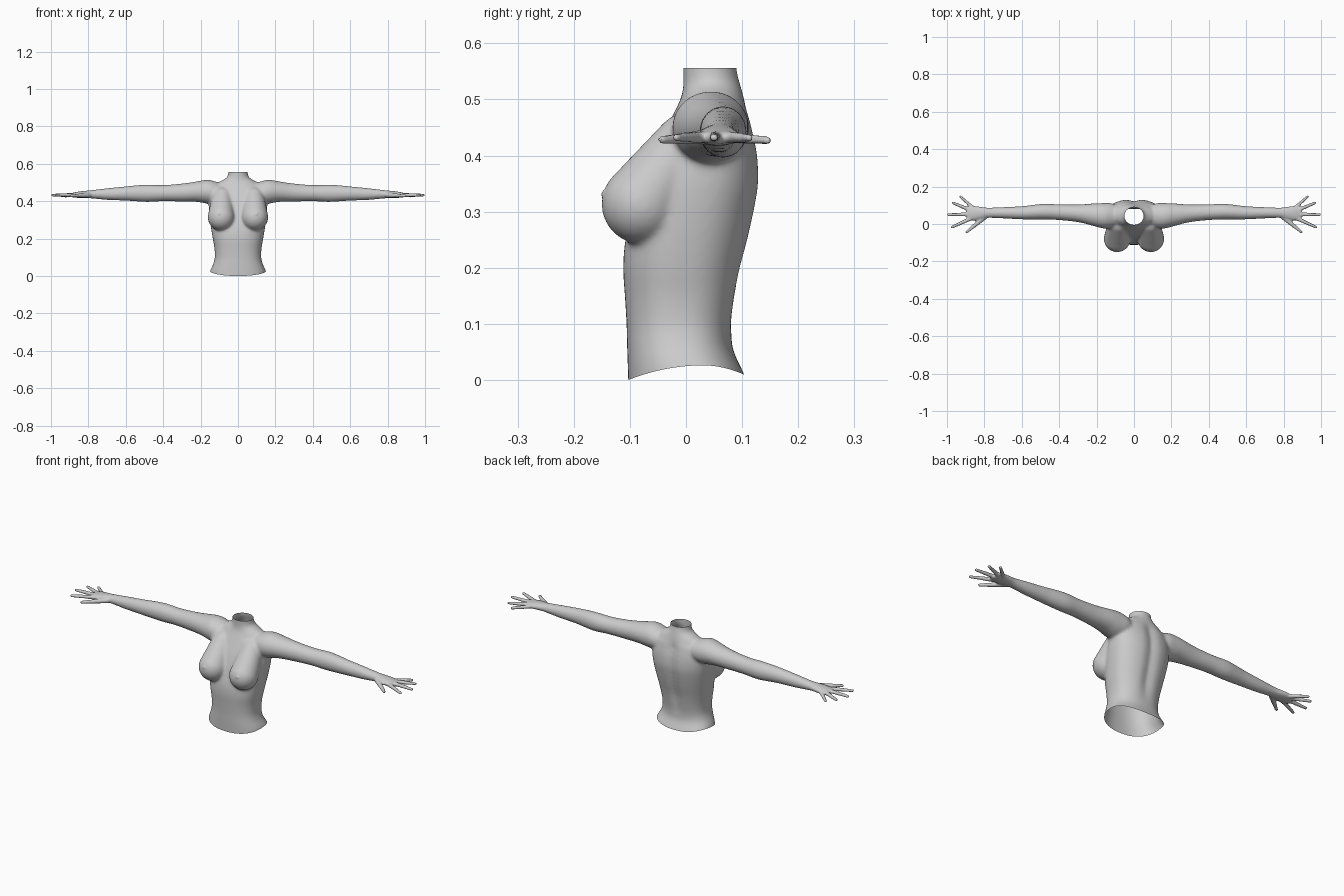
import bpy, bmesh
from math import sin, cos, tau, pi, exp
from mathutils import Vector

if "Cube" in bpy.data.objects:
    bpy.data.objects.remove(bpy.data.objects["Cube"])

verts, faces = [], []


def smooth_rows(rows, steps=4):
    """Catmull-Rom interpolation of a table of section values."""
    out = []
    for i in range(len(rows) - 1):
        a, b, c, d = (rows[max(0, min(len(rows) - 1, i + k))] for k in (-1, 0, 1, 2))
        for s in range(steps):
            t = s / steps
            out.append([0.5 * (2 * q + (r - p) * t + (2 * p - 5 * q + 4 * r - w) * t * t
                               + (3 * q - p - 3 * r + w) * t ** 3)
                        for p, q, r, w in zip(a, b, c, d)])
    return out + [list(rows[-1])]


def loft(rings, flip=False):
    """Closed skin over a list of point rings."""
    n, base = len(rings[0]), len(verts)
    new = []
    for k in range(len(rings) - 1):
        for i in range(n):
            j = (i + 1) % n
            o = base + k * n
            new.append((o + i, o + j, o + n + j, o + n + i))
    new.append(tuple(base + i for i in reversed(range(n))))
    new.append(tuple(base + (len(rings) - 1) * n + i for i in range(n)))
    for ring in rings:
        verts.extend(tuple(p) for p in ring)
    faces.extend(f[::-1] if flip else f for f in new)


def limb(p, q, r0, r1, n=12, cap=5):
    """Tapered rod with round ends."""
    p, q = Vector(p), Vector(q)
    d = (q - p).normalized()
    u = d.orthogonal().normalized()
    v = d.cross(u)
    angles = [pi / 2 * (i + .2) / cap for i in range(cap)]
    prof = [(p - d * r0 * cos(a), r0 * sin(a)) for a in angles]
    prof += [(p, r0), (q, r1)]
    prof += [(q + d * r1 * cos(a), r1 * sin(a)) for a in reversed(angles)]
    loft([[c + u * r * cos(tau * i / n) + v * r * sin(tau * i / n) for i in range(n)]
          for c, r in prof])


def spow(v, e):
    return abs(v) ** e * (1 if v >= 0 else -1)


# Torso sections: z, half width, front y, back y
torso = [(-.04, .155, -.102, .118), (0, .15, -.103, .104), (.03, .142, -.104, .09),
         (.06, .132, -.105, .082), (.1, .124, -.106, .082), (.15, .126, -.109, .09),
         (.2, .135, -.112, .1), (.25, .143, -.108, .113), (.3, .15, -.095, .124),
         (.35, .155, -.08, .132), (.4, .155, -.06, .13), (.44, .147, -.04, .122),
         (.475, .13, -.022, .113), (.5, .105, -.01, .104), (.515, .078, -.006, .1),
         (.53, .058, -.005, .096), (.555, .052, -.005, .09), (.6, .052, -.005, .09)]


def torso_ring(row, n=56):
    z, w, f, b = row
    mid, half = (f + b) / 2, (b - f) / 2
    e = 0.85 if z < .47 else 1.0
    pts = []
    for i in range(n):
        a = tau * i / n
        x, y = w * spow(cos(a), e), mid + half * spow(sin(a), e)
        if sin(a) > 0 and .08 < z < .5:        # spine furrow
            y -= .012 * exp(-(x / .025) ** 2) * min(1, (z - .08) / .1, (.5 - z) / .05)
        pts.append((x, y, z))
    return pts


loft([torso_ring(r) for r in smooth_rows(torso)])

# Arm sections: x, centre y, centre z, half depth, half height
arm = [(.06, .045, .44, .045, .045), (.12, .045, .447, .066, .058), (.165, .044, .451, .068, .064),
       (.22, .05, .451, .06, .055), (.3, .057, .446, .047, .048), (.4, .063, .443, .042, .043),
       (.48, .066, .442, .042, .046), (.54, .063, .442, .039, .043), (.6, .06, .441, .035, .038),
       (.7, .06, .438, .03, .031), (.78, .06, .437, .027, .022), (.82, .058, .436, .034, .019),
       (.86, .057, .434, .039, .016), (.895, .055, .432, .034, .01)]
# Fingers: base, tip, base radius
fingers = [((.80, .035, .433), (.895, -.043, .428), .014),
           ((.87, .03, .433), (.973, -.017, .432), .011),
           ((.88, .052, .434), (.993, .05, .432), .011),
           ((.875, .074, .433), (.968, .113, .431), .011),
           ((.86, .086, .431), (.928, .146, .427), .010)]

for s in (-1, 1):
    loft([[(s * x, cy + ry * cos(tau * i / 28), cz + rz * sin(tau * i / 28)) for i in range(28)]
          for x, cy, cz, ry, rz in smooth_rows(arm)], flip=s < 0)
    for p, q, r in fingers:
        limb((s * p[0], p[1], p[2]), (s * q[0], q[1], q[2]), r, .0075)
    # Breast sloping up into the chest
    limb((s * .09, -.079, .314), (s * .085, 0, .42), .072, .056, 32, 8)

mesh = bpy.data.meshes.new("torso_with_arms")
mesh.from_pydata(verts, [], faces)
body = bpy.data.objects.new("torso_with_arms", mesh)
bpy.context.collection.objects.link(body)
bpy.context.view_layer.objects.active = body
body.select_set(True)

# Fuse all parts into one skin
mod = body.modifiers.new("fuse", 'REMESH')
mod.mode = 'VOXEL'
mod.voxel_size = .0055
bpy.ops.object.modifier_apply(modifier=mod.name)

# Blend the joins: strong on the torso, light on arms, faint on hands
bands = {.9: [], .35: [], .07: []}
for v in body.data.vertices:
    x = abs(v.co.x)
    bands[.9 if x < .28 else .35 if x < .74 else .07].append(v.index)
group = body.vertex_groups.new(name="blend")
for weight, ids in bands.items():
    group.add(ids, weight, 'REPLACE')
mod = body.modifiers.new("blend", 'SMOOTH')
mod.factor, mod.iterations, mod.vertex_group = .5, 22, "blend"
bpy.ops.object.modifier_apply(modifier=mod.name)

# Open the neck and waist
bm = bmesh.new()
bm.from_mesh(body.data)
for z, up in ((.556, 1), (0, -1)):
    bmesh.ops.bisect_plane(bm, geom=bm.verts[:] + bm.edges[:] + bm.faces[:], dist=1e-5,
                           plane_co=(0, 0, z), plane_no=(0, 0, up), clear_outer=True)

for v in bm.verts:
    x, y, z = v.co
    if z < .12:                                # curved waist hem
        d = y - .03
        h = .026 - (.026 * (d / .133) ** 2 if d < 0 else .015 * (d / .07) ** 2)
        v.co.z += h * (1 - z / .12) ** 2
    if y < -.1 and z > .3:                     # nipples
        v.co.y -= .005 * exp(-((abs(x) - .1) ** 2 + (z - .333) ** 2) / .006 ** 2)

bm.to_mesh(body.data)
bm.free()
for p in body.data.polygons:
    p.use_smooth = True
